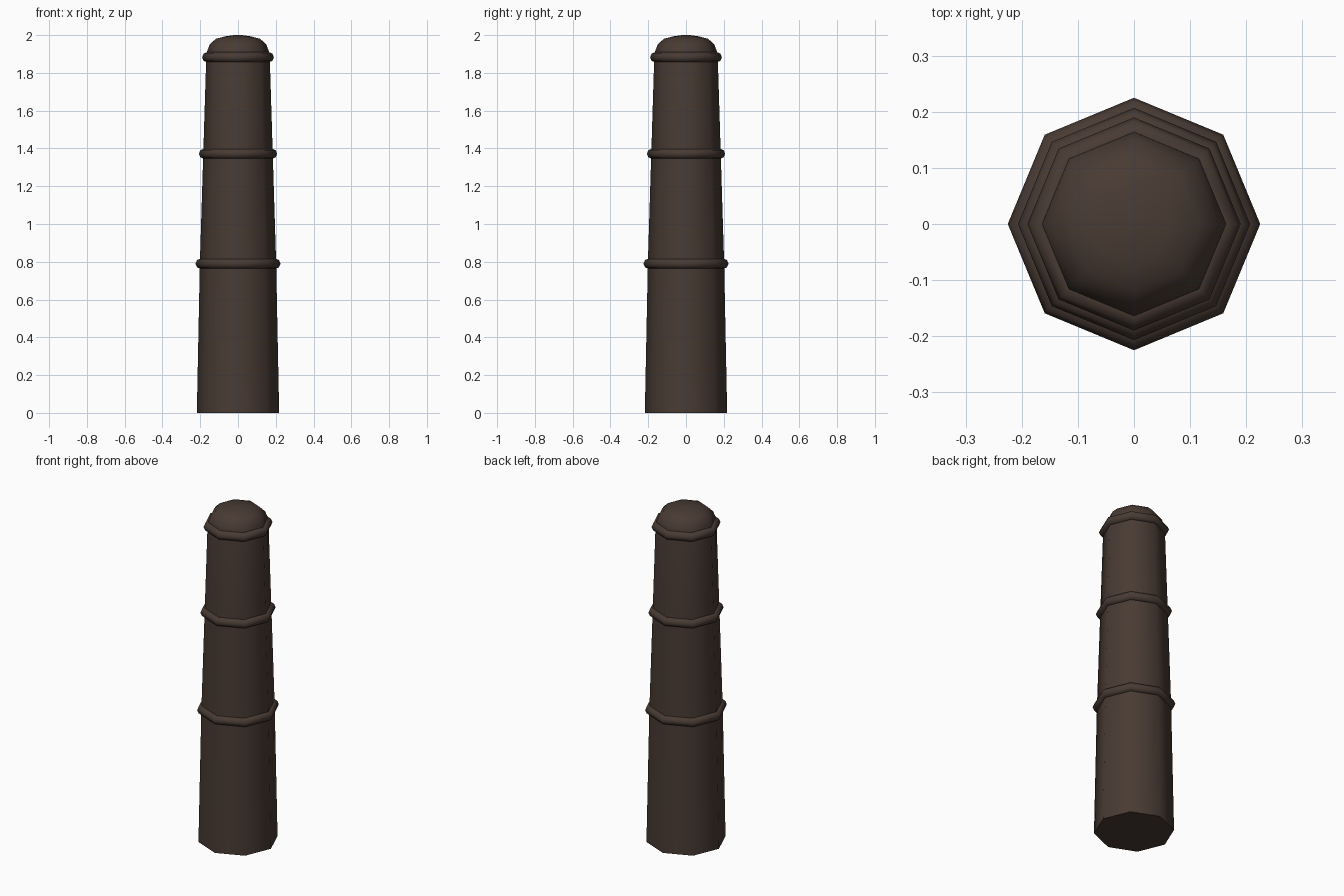
import bpy, bmesh, math

if "Cube" in bpy.data.objects:
    bpy.data.objects.remove(bpy.data.objects["Cube"])

SIDES = 8
brown = bpy.data.materials.new("dark brown")
brown.diffuse_color = (0.065, 0.043, 0.033, 1)
brown.use_nodes = True
brown.node_tree.nodes["Principled BSDF"].inputs["Base Color"].default_value = brown.diffuse_color


def lathe(name, profile, closed=False):
    """Turn an (r, z) profile into an eight-sided solid."""
    bm = bmesh.new()
    rings = []
    for r, z in profile:
        rings.append([bm.verts.new((r * math.cos(2 * math.pi * i / SIDES),
                                    r * math.sin(2 * math.pi * i / SIDES), z))
                      for i in range(SIDES)])
    pairs = list(zip(rings, rings[1:]))
    if closed:
        pairs.append((rings[-1], rings[0]))
    else:
        bm.faces.new(rings[0][::-1])
        bm.faces.new(rings[-1])
    for a, b in pairs:
        for i in range(SIDES):
            j = (i + 1) % SIDES
            bm.faces.new((a[i], a[j], b[j], b[i]))
    bmesh.ops.recalc_face_normals(bm, faces=bm.faces)
    me = bpy.data.meshes.new(name)
    bm.to_mesh(me)
    bm.free()
    me.materials.append(brown)
    ob = bpy.data.objects.new(name, me)
    bpy.context.collection.objects.link(ob)
    bpy.ops.object.select_all(action='DESELECT')
    ob.select_set(True)
    bpy.context.view_layer.objects.active = ob
    bpy.ops.object.shade_smooth_by_angle(angle=math.radians(55))
    return ob


# Tapered post with domed top
lathe("post", [(0.218, 0), (0.202, 0.79), (0.184, 1.37), (0.168, 1.885),
               (0.163, 1.915), (0.150, 1.95), (0.118, 1.98),
               (0.07, 1.993), (0.02, 2.0)])

# Rounded bands around the post
for name, r, z in (("lower_band", 0.225, 0.79), ("middle_band", 0.207, 1.372),
                   ("upper_band", 0.190, 1.883)):
    t = 0.027
    lathe(name, [(r - t + t * math.cos(math.pi * k / 4),
                  z + t * math.sin(math.pi * k / 4)) for k in range(8)], True)
